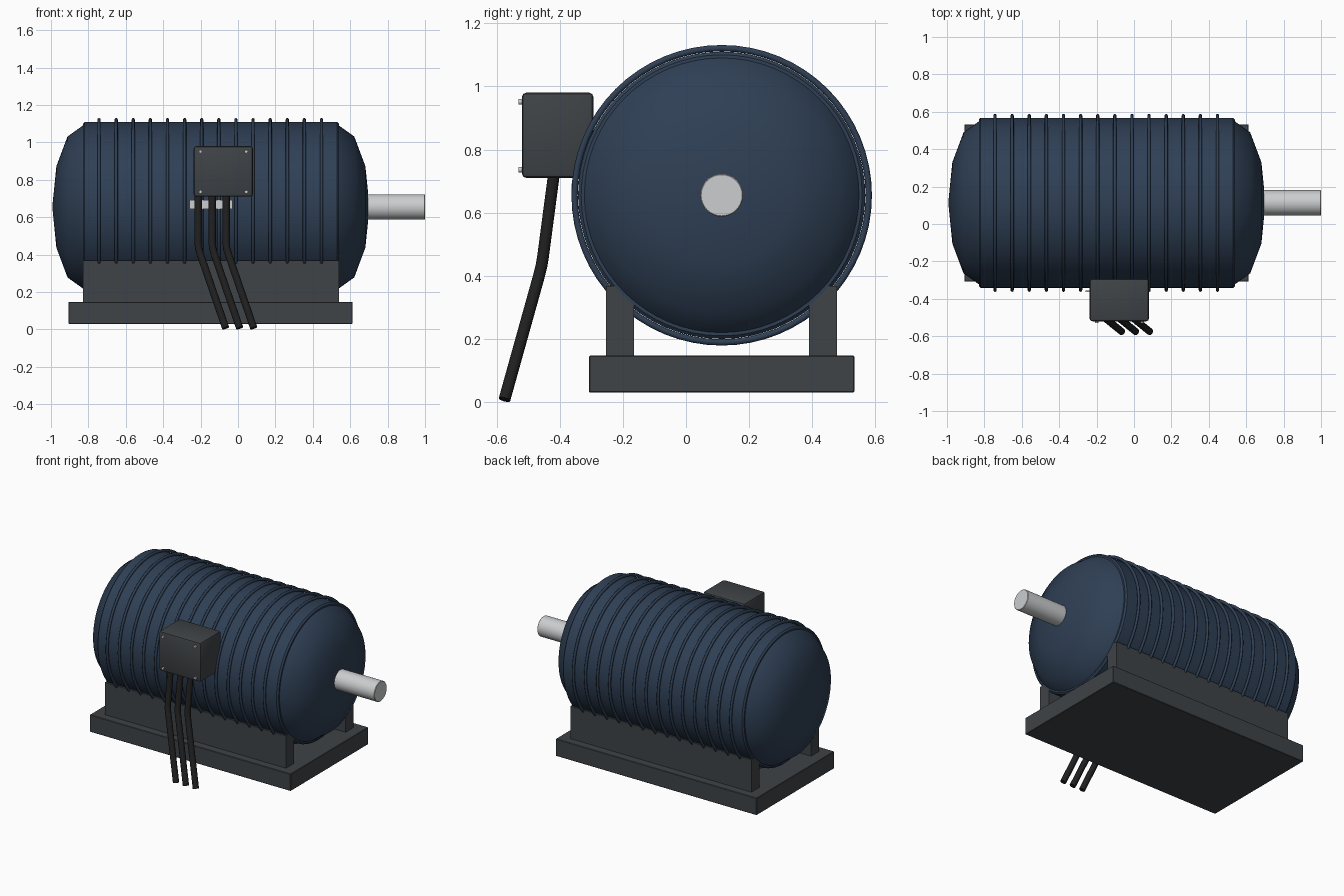
import bpy, bmesh, math
from mathutils import Vector, Matrix

if "Cube" in bpy.data.objects:
    bpy.data.objects.remove(bpy.data.objects["Cube"], do_unlink=True)

AXIS_Y, AXIS_Z = 0.113, 0.655      # motor centre line
BODY_L, BODY_R = -0.83, 0.54       # casing ends
CASING_R = 0.455


def material(name, rgb, roughness=0.6):
    m = bpy.data.materials.new(name)
    m.use_nodes = True
    col = (*rgb, 1)
    m.diffuse_color = col
    bsdf = m.node_tree.nodes["Principled BSDF"]
    bsdf.inputs["Base Color"].default_value = col
    bsdf.inputs["Roughness"].default_value = roughness
    return m


blue = material("navy_paint", (0.028, 0.05, 0.09))
grey = material("dark_grey", (0.05, 0.056, 0.062))
rubber = material("black_rubber", (0.014, 0.014, 0.014))
steel = material("light_steel", (0.6, 0.61, 0.62))


def finish(name, bm, mat, smooth=True, angle=35):
    bmesh.ops.recalc_face_normals(bm, faces=bm.faces)
    me = bpy.data.meshes.new(name)
    bm.to_mesh(me)
    bm.free()
    ob = bpy.data.objects.new(name, me)
    bpy.context.collection.objects.link(ob)
    me.materials.append(mat)
    if smooth:
        bpy.ops.object.select_all(action='DESELECT')
        ob.select_set(True)
        bpy.context.view_layer.objects.active = ob
        bpy.ops.object.shade_smooth_by_angle(angle=math.radians(angle))
    return ob


def box(name, lo, hi, mat, bevel=0.0, segments=2):
    lo, hi = Vector(lo), Vector(hi)
    bm = bmesh.new()
    bmesh.ops.create_cube(bm, size=1, matrix=Matrix.Translation((lo + hi) / 2)
                          @ Matrix.Diagonal((*(hi - lo), 1)))
    if bevel:
        bmesh.ops.bevel(bm, geom=bm.edges[:], offset=bevel, segments=segments,
                        profile=0.5, affect='EDGES')
    return finish(name, bm, mat, smooth=bevel > 0)


def lathe(name, profile, mat, steps=64, angle=35):
    """Spin (x, radius) points around the motor centre line."""
    bm = bmesh.new()
    vs = [bm.verts.new((x, AXIS_Y, AXIS_Z + r)) for x, r in profile]
    es = [bm.edges.new(pair) for pair in zip(vs, vs[1:])]
    bmesh.ops.spin(bm, geom=vs + es, cent=(0, AXIS_Y, AXIS_Z), axis=(1, 0, 0),
                   angle=math.tau, steps=steps)
    bmesh.ops.remove_doubles(bm, verts=bm.verts, dist=1e-5)
    return finish(name, bm, mat, angle=angle)


# Casing with softened rims
b = 0.01
lathe("casing", [(BODY_L, 0), (BODY_L, CASING_R - b), (BODY_L + b, CASING_R),
                 (BODY_R - b, CASING_R), (BODY_R, CASING_R - b), (BODY_R, 0)], blue)

# Domed end caps
for name, x, side in (("drive_end_cap", BODY_R, 1), ("rear_end_cap", BODY_L, -1)):
    arc = [math.radians(a) for a in (0, 30, 60, 90)]
    lathe(name, [(x + side * 0.163 * math.cos(t), 0.435 * math.sin(t)) for t in arc],
          blue, angle=60)

# Cooling ribs
for i in range(14):
    x = -0.743 + i * 0.0915
    ring = [i * math.tau / 8 for i in range(9)]
    lathe(f"cooling_rib_{i + 1}", [(x + 0.009 * math.cos(t), 0.466 + 0.01 * math.sin(t))
                                   for t in ring], blue, angle=60)

# Output shaft
lathe("shaft", [(0.6, 0), (0.6, 0.068), (0.997, 0.068), (1.0, 0.065), (1.0, 0)],
      steel, steps=32)

# Base plate and feet
box("base_plate", (-0.907, -0.307, 0.03), (0.613, 0.533, 0.147), grey, 0.003, 1)
for name, y in (("front_foot", -0.253), ("back_foot", 0.39)):
    box(name, (BODY_L, y, 0.14), (BODY_R, y + 0.088, 0.368), grey)

# Terminal box with corner screws
box("terminal_box", (-0.237, -0.52, 0.71), (0.08, -0.293, 0.98), grey, 0.014)
for x in (-0.2, 0.044):
    for z in (0.736, 0.951):
        bm = bmesh.new()
        bmesh.ops.create_cone(bm, cap_ends=True, segments=12, radius1=0.009,
                              radius2=0.009, depth=0.02,
                              matrix=Matrix.Translation((x, -0.52, z))
                              @ Matrix.Rotation(math.pi / 2, 4, 'X'))
        finish("cover_screw", bm, steel)

# Rating plate behind the cables
box("rating_plate", (-0.26, -0.363, 0.645), (-0.03, -0.355, 0.692), steel)

# Cables
for i in range(3):
    x = -0.213 + i * 0.075
    path = [(x, -0.416, 0.74), (x, -0.453, 0.46), (x + 0.003, -0.458, 0.43),
            (x + 0.014, -0.467, 0.395), (x + 0.147, -0.575, 0.008)]
    cu = bpy.data.curves.new("cable", 'CURVE')
    cu.dimensions = '3D'
    cu.bevel_depth = 0.0195
    cu.bevel_resolution = 3
    cu.use_fill_caps = True
    sp = cu.splines.new('POLY')
    sp.points.add(len(path) - 1)
    for p, co in zip(sp.points, path):
        p.co = (*co, 1)
    sp.use_smooth = True
    cu.materials.append(rubber)
    ob = bpy.data.objects.new(f"cable_{i + 1}", cu)
    bpy.context.collection.objects.link(ob)
